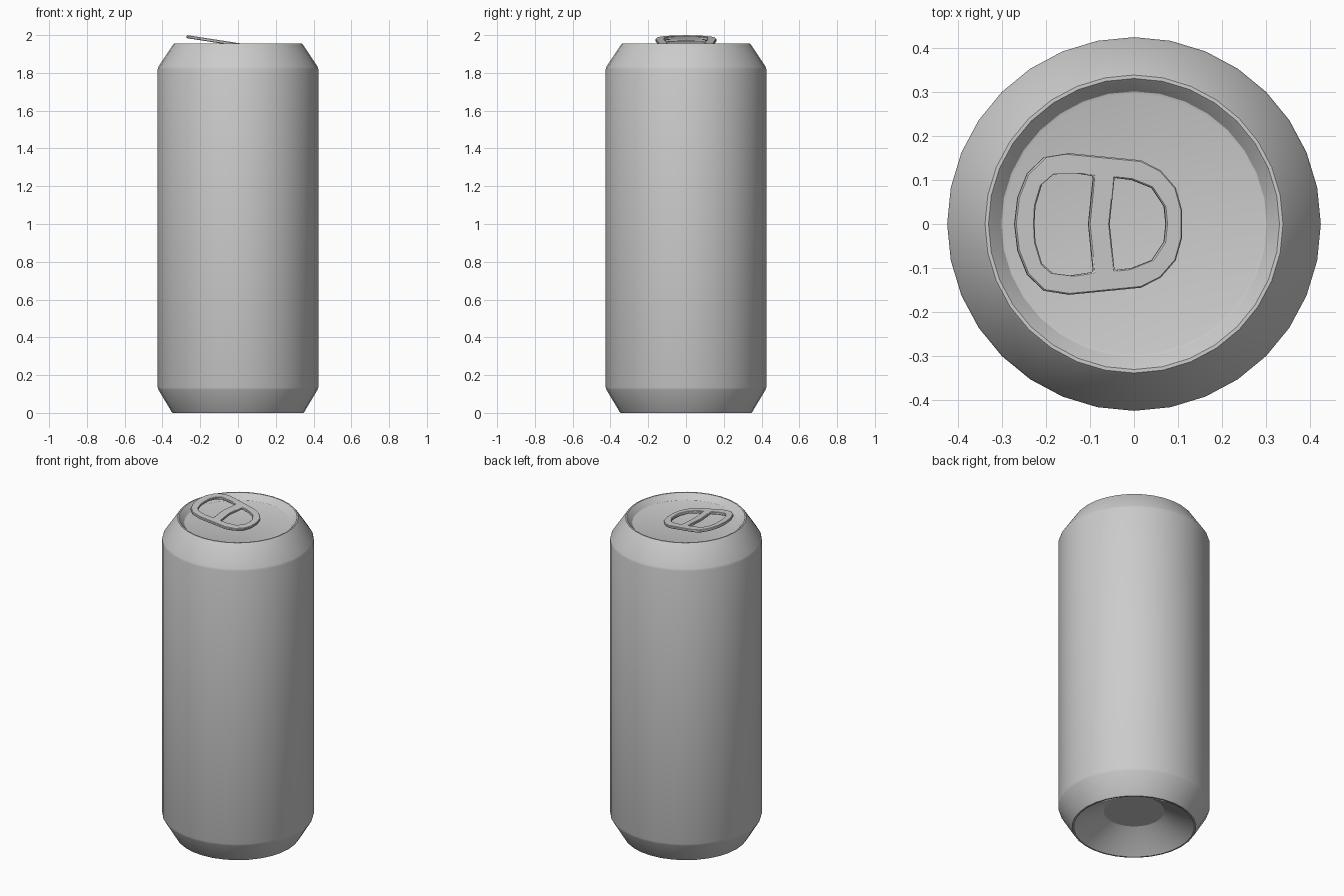
import bpy, bmesh, math
from mathutils import Matrix

if "Cube" in bpy.data.objects:
    bpy.data.objects.remove(bpy.data.objects["Cube"])


def smooth(obj, angle=30):
    bpy.ops.object.select_all(action='DESELECT')
    obj.select_set(True)
    bpy.context.view_layer.objects.active = obj
    bpy.ops.object.shade_smooth_by_angle(angle=math.radians(angle))


def lathe(name, profile, sides):
    bm = bmesh.new()
    vs = [bm.verts.new((r, 0, z)) for r, z in profile]
    edges = [bm.edges.new(p) for p in zip(vs, vs[1:])]
    bmesh.ops.spin(bm, geom=vs + edges, cent=(0, 0, 0), axis=(0, 0, 1),
                   angle=math.tau, steps=sides)
    bmesh.ops.remove_doubles(bm, verts=bm.verts[:], dist=1e-4)
    bmesh.ops.recalc_face_normals(bm, faces=bm.faces[:])
    mesh = bpy.data.meshes.new(name)
    bm.to_mesh(mesh)
    bm.free()
    obj = bpy.data.objects.new(name, mesh)
    bpy.context.collection.objects.link(obj)
    smooth(obj)
    return obj


def mirrored(half):
    return half + [(x, -y) for x, y in reversed(half) if y > 0]


# Can: domed base, chamfered ends, rolled rim and sunken lid
lathe("can_body", [
    (0, 0.10), (0.17, 0.10), (0.332, 0.006), (0.338, 0), (0.347, 0),
    (0.353, 0.008), (0.421, 0.122), (0.425, 0.135),
    (0.425, 1.82), (0.421, 1.833), (0.345, 1.948), (0.339, 1.955),
    (0.331, 1.955), (0.326, 1.95), (0.302, 1.922), (0.296, 1.92), (0, 1.92)], 32)

# Pull tab outline and its two openings (upper halves)
loops = [
    [(-0.272, 0), (-0.265, 0.06), (-0.243, 0.115), (-0.205, 0.152), (-0.148, 0.161),
     (0.015, 0.145), (0.06, 0.122), (0.094, 0.083), (0.109, 0.03)],
    [(-0.227, 0), (-0.225, 0.04), (-0.21, 0.09), (-0.185, 0.112), (-0.145, 0.117),
     (-0.093, 0.109), (-0.104, 0)],
    [(-0.056, 0), (-0.045, 0.105), (-0.005, 0.10), (0.04, 0.082), (0.068, 0.04),
     (0.072, 0)],
]
curve = bpy.data.curves.new("pull_tab", 'CURVE')
curve.dimensions = '2D'
curve.fill_mode = 'BOTH'
curve.extrude = 0.008
for half in loops:
    pts = mirrored(half)
    sp = curve.splines.new('POLY')
    sp.points.add(len(pts) - 1)
    for p, (x, y) in zip(sp.points, pts):
        p.co = (x, y, 0, 1)
    sp.use_cyclic_u = True
tab = bpy.data.objects.new("pull_tab", curve)
bpy.context.collection.objects.link(tab)
bpy.ops.object.select_all(action='DESELECT')
tab.select_set(True)
bpy.context.view_layer.objects.active = tab
bpy.ops.object.convert(target='MESH')
tab = bpy.context.object

# Weld, tilt so the finger end is raised, and soften the edges
bm = bmesh.new()
bm.from_mesh(tab.data)
bmesh.ops.remove_doubles(bm, verts=bm.verts[:], dist=1e-5)
bmesh.ops.recalc_face_normals(bm, faces=bm.faces[:])
tilt = math.radians(8.8)
bm.transform(Matrix.Translation((0, 0, 1.95)) @ Matrix.Rotation(tilt, 4, 'Y')
             @ Matrix.Scale(1 / math.cos(tilt), 4, (1, 0, 0)))
bm.to_mesh(tab.data)
bm.free()
bev = tab.modifiers.new("soft_edges", 'BEVEL')
bev.width = 0.003
bev.segments = 1
bev.limit_method = 'ANGLE'
bev.angle_limit = math.radians(50)
smooth(tab)
